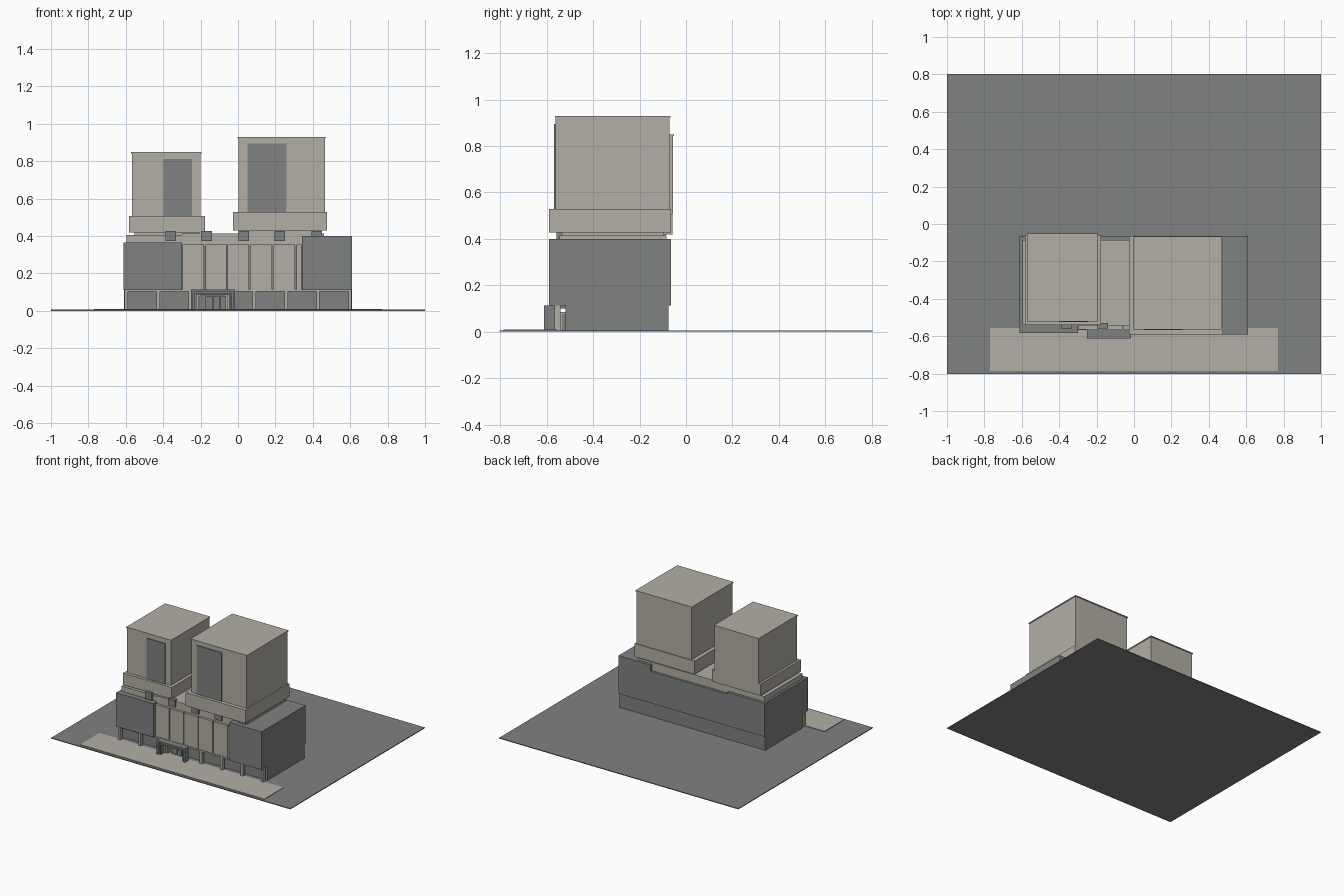
import bpy
import bmesh

if "Cube" in bpy.data.objects:
    bpy.data.objects.remove(bpy.data.objects["Cube"])


def colour(name, rgb):
    m = bpy.data.materials.new(name)
    m.diffuse_color = (*rgb, 1)
    m.use_nodes = True
    m.node_tree.nodes["Principled BSDF"].inputs["Base Color"].default_value = m.diffuse_color
    return m


STONE = colour("pale stone", (0.45, 0.425, 0.38))
GREY = colour("dark grey", (0.215, 0.225, 0.22))


def boxes(name, mat, spans):
    """One object made of boxes, each given as (x range, y range, z range)."""
    bm = bmesh.new()
    for xs, ys, zs in spans:
        verts = bmesh.ops.create_cube(bm, size=1)["verts"]
        for v in verts:
            v.co = [r[0] if c < 0 else r[1] for c, r in zip(v.co, (xs, ys, zs))]
    mesh = bpy.data.meshes.new(name)
    bm.to_mesh(mesh)
    bm.free()
    mesh.materials.append(mat)
    ob = bpy.data.objects.new(name, mesh)
    bpy.context.collection.objects.link(ob)
    return ob


def box(name, mat, xs, ys, zs):
    return boxes(name, mat, [(xs, ys, zs)])


def frame(name, mat, xs, ys, zs, t):
    """Open door-shaped frame: two sides and a lintel."""
    return boxes(name, mat, [
        ((xs[0], xs[0] + t), ys, zs),
        ((xs[1] - t, xs[1]), ys, zs),
        ((xs[0] + t, xs[1] - t), ys, (zs[1] - t, zs[1]))])


# Site
G = 0.006
box("ground_slab", GREY, (-1, 1), (-0.803, 0.803), (0, G))
box("pavement", STONE, (-0.77, 0.77), (-0.785, -0.555), (G, 0.010))

# Recessed ground floor with a row of columns and a thin beam in front
box("ground_floor", GREY, (-0.61, 0.61), (-0.52, -0.075), (G, 0.112))
columns = [-0.598 + 0.171 * i for i in range(8)]
boxes("columns", STONE, [((x - 0.009, x + 0.009), (-0.567, -0.54), (G, 0.112))
                         for x in columns if not -0.25 < x < -0.02])
box("column_beam", STONE, (-0.605, 0.605), (-0.567, -0.54), (0.102, 0.114))

# Podium: two dark wings and a lower middle
box("left_wing", GREY, (-0.612, -0.30), (-0.582, -0.065), (0.112, 0.366))
box("right_wing", GREY, (0.342, 0.61), (-0.59, -0.065), (0.112, 0.40))
box("middle_block", GREY, (-0.30, 0.342), (-0.548, -0.067), (0.112, 0.350))

# Pale facade panels separated by narrow slots
cuts = [-0.30, -0.178, -0.059, 0.061, 0.185, 0.309, 0.342]
boxes("facade_panels", STONE, [((a + 0.003, b - 0.003), (-0.563, -0.545), (0.112, 0.355))
                               for a, b in zip(cuts, cuts[1:])])

# Set-back roof storey
box("left_roof_storey", STONE, (-0.595, -0.30), (-0.54, -0.085), (0.366, 0.405))
box("middle_roof_storey", STONE, (-0.30, 0.46), (-0.545, -0.085), (0.350, 0.414))
boxes("roof_blocks", GREY, [((x - 0.028, x + 0.028), (-0.558, -0.53), (0.372, 0.427))
                            for x in (-0.36, -0.166, 0.03, 0.224, 0.42)])


def tower(side, base, shaft, panel):
    """Neck, wide base, shaft with thin roof slab and a dark front panel."""
    (bx, by, bz), (sx, sy, sz) = base, shaft
    box(side + "_tower_neck", STONE, (bx[0] + 0.03, bx[1] - 0.03),
        (by[0] + 0.05, by[1] - 0.03), (0.40, bz[0]))
    box(side + "_tower_base", STONE, bx, by, bz)
    box(side + "_tower_shaft", STONE, sx, sy, (sz[0], sz[1] - 0.008))
    box(side + "_tower_roof", STONE, (sx[0] - 0.005, sx[1] + 0.004),
        (sy[0] - 0.004, sy[1] + 0.004), (sz[1] - 0.008, sz[1]))
    box(side + "_tower_window", GREY, panel[0], (sy[0] - 0.007, sy[0] + 0.002), panel[1])


tower("left",
      ((-0.583, -0.176), (-0.54, -0.058), (0.418, 0.506)),
      ((-0.566, -0.20), (-0.516, -0.056), (0.506, 0.85)),
      ((-0.397, -0.245), (0.506, 0.812)))
tower("right",
      ((-0.026, 0.475), (-0.59, -0.065), (0.428, 0.528)),
      ((0.003, 0.465), (-0.561, -0.07), (0.528, 0.93)),
      ((0.05, 0.26), (0.528, 0.895)))

# Entrance porch: nested frames with doors at the back
box("porch_roof", GREY, (-0.252, -0.015), (-0.612, -0.52), (0.100, 0.113))
frame("porch_outer_frame", GREY, (-0.252, -0.015), (-0.612, -0.567), (G, 0.112), 0.012)
frame("porch_inner_frame", GREY, (-0.233, -0.034), (-0.60, -0.567), (G, 0.094), 0.010)
boxes("porch_posts", STONE, [((x - 0.007, x + 0.007), (-0.567, -0.54), (G, 0.10))
                             for x in (-0.216, -0.053)])
frame("door_surround", STONE, (-0.21, -0.06), (-0.545, -0.52), (G, 0.085), 0.006)
boxes("doors", GREY, [((x, x + 0.036), (-0.535, -0.52), (G, 0.076))
                      for x in (-0.173, -0.133, -0.093)])
